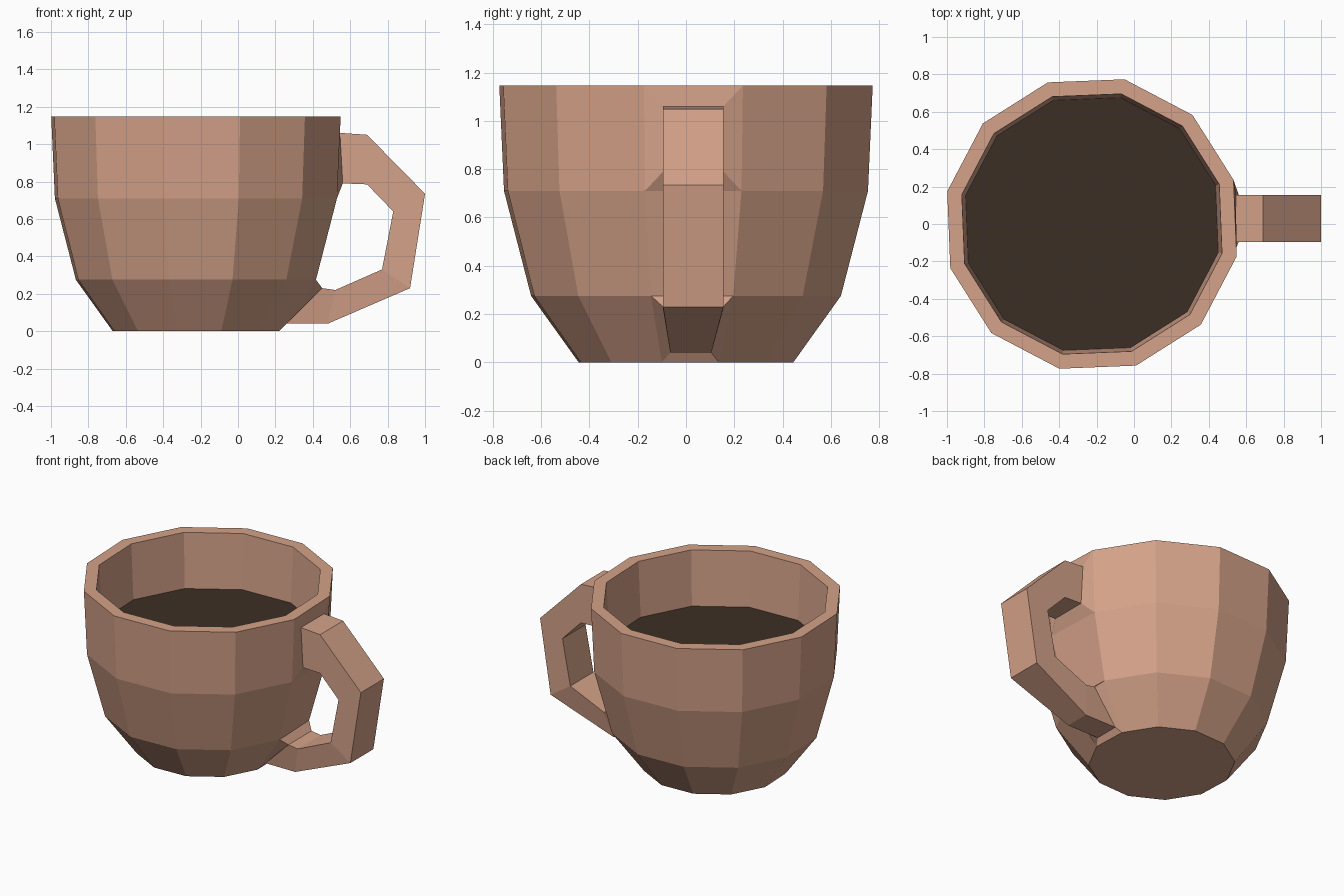
import bpy, bmesh, math

if "Cube" in bpy.data.objects:
    bpy.data.objects.remove(bpy.data.objects["Cube"])

SIDES = 12
CENTRE_X = -0.225
TURN = math.radians(17.3)


def material(name, rgb):
    mat = bpy.data.materials.new(name)
    mat.use_nodes = True
    mat.diffuse_color = (*rgb, 1)
    mat.node_tree.nodes["Principled BSDF"].inputs["Base Color"].default_value = (*rgb, 1)
    return mat


def ring(bm, radius, z):
    return [bm.verts.new((CENTRE_X + radius * math.cos(TURN + k * math.tau / SIDES),
                          radius * math.sin(TURN + k * math.tau / SIDES), z))
            for k in range(SIDES)]


def bridge(bm, a, b, skip=None):
    n = len(a)
    for k in range(n):
        if k != skip:
            bm.faces.new((a[k], a[(k + 1) % n], b[(k + 1) % n], b[k]))


def finish(bm, name, mat):
    bmesh.ops.recalc_face_normals(bm, faces=bm.faces[:])
    mesh = bpy.data.meshes.new(name)
    bm.to_mesh(mesh)
    bm.free()
    mesh.materials.append(mat)
    obj = bpy.data.objects.new(name, mesh)
    bpy.context.collection.objects.link(obj)


clay = material("clay_brown", (0.66, 0.36, 0.25))
dark = material("dark_coffee", (0.045, 0.028, 0.018))

# Cup wall: (radius, height) from the base, up the outside and down the inside
profile = [(0.456, 0), (0.658, 0.275), (0.773, 0.71), (0.793, 1.147),
           (0.713, 1.147), (0.69, 0.71), (0.58, 0.3), (0.4, 0.08)]
bm = bmesh.new()
rings = [ring(bm, r, z) for r, z in profile]
side = SIDES - 1                     # wall column that carries the handle
for i in range(len(rings) - 1):
    bridge(bm, rings[i], rings[i + 1], side if i in (0, 2) else None)
bm.faces.new(rings[0])
bm.faces.new(rings[-1])

# Handle sections: outer x, z, inner x, z, and outer edge y limits
wide, narrow = (-0.095, 0.155), (-0.065, 0.105)
sections = [(0.545, 1.06, 0.56, 0.79, wide), (0.69, 1.05, 0.69, 0.785, wide),
            (1.0, 0.735, 0.83, 0.64, wide), (0.92, 0.23, 0.77, 0.33, wide),
            (0.48, 0.04, 0.52, 0.22, narrow), (0.24, 0.04, 0.45, 0.23, narrow)]
loops = []
for ox, oz, ix, iz, (y0, y1) in sections:
    points = [(ox, y0, oz), (ox, y1, oz), (ix, wide[1], iz), (ix, wide[0], iz)]
    loops.append([bm.verts.new(p) for p in points])
for a, b in zip(loops, loops[1:]):
    bridge(bm, a, b)

# Flared frames joining the handle ends to the open wall panels
top, shoulder, belly, base = rings[3], rings[2], rings[1], rings[0]
bridge(bm, [top[side], top[0], shoulder[0], shoulder[side]], loops[0])
bridge(bm, loops[-1], [base[side], base[0], belly[0], belly[side]])
finish(bm, "cup", clay)

# Coffee surface
bm = bmesh.new()
bm.faces.new(ring(bm, 0.696, 0.77))
finish(bm, "coffee", dark)
